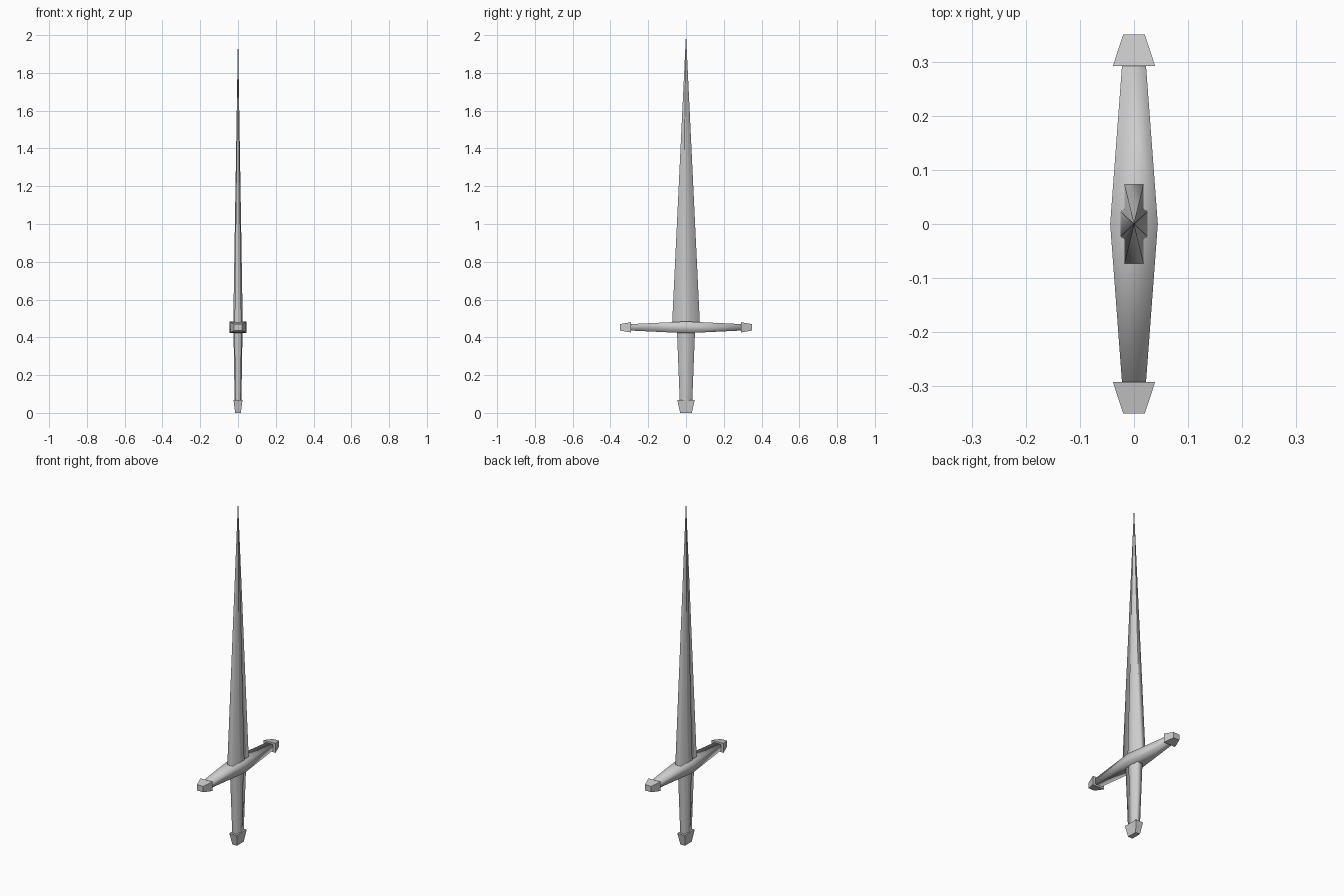
import bpy
import bmesh

if "Cube" in bpy.data.objects:
    bpy.data.objects.remove(bpy.data.objects["Cube"])


def loft(name, loops, smooth=False):
    """Skin a stack of equal-sized closed loops and cap both ends."""
    bm = bmesh.new()
    rings = [[bm.verts.new(p) for p in loop] for loop in loops]
    n = len(rings[0])
    for a, b in zip(rings, rings[1:]):
        for i in range(n):
            j = (i + 1) % n
            bm.faces.new((a[i], a[j], b[j], b[i]))
    bm.faces.new(rings[0][::-1])
    bm.faces.new(rings[-1])
    bmesh.ops.recalc_face_normals(bm, faces=bm.faces)
    for f in bm.faces:
        f.smooth = smooth and len(f.verts) == 4
    mesh = bpy.data.meshes.new(name)
    bm.to_mesh(mesh)
    bm.free()
    obj = bpy.data.objects.new(name, mesh)
    bpy.context.collection.objects.link(obj)
    return obj


def ridged(edge_x, edge_y, ridge_x, ridge_y, z, s=1.0):
    """Flat section with a raised spine down the middle of both faces."""
    q = [(edge_x, -edge_y), (edge_x, -ridge_y * 1.2), (ridge_x, -ridge_y),
         (ridge_x, ridge_y), (edge_x, ridge_y * 1.2), (edge_x, edge_y)]
    pts = q + [(-x, -y) for x, y in q]
    return [(x * s, y * s, z) for x, y in pts]


def rect_z(hx, hy, z):
    return [(-hx, -hy, z), (hx, -hy, z), (hx, hy, z), (-hx, hy, z)]


def rect_y(hx, hz, y, zc=0.453):
    return [(-hx, y, zc - hz), (hx, y, zc - hz), (hx, y, zc + hz), (-hx, y, zc + hz)]


# Blade tapering to a point, with a central spine
blade = (0.018, 0.073, 0.025, 0.023)
loft("blade", [ridged(*blade, 0.465), ridged(*blade, 0.48),
               ridged(*blade, 2.0, 0.004)], smooth=True)

# Grip, narrower toward the pommel
loft("grip", [ridged(0.014, 0.033, 0.018, 0.012, 0.06),
              ridged(0.019, 0.048, 0.024, 0.017, 0.44)], smooth=True)

# Pommel
loft("pommel", [rect_z(0.015, 0.031, 0.0), rect_z(0.024, 0.046, 0.068)])

# Crossguard, thickest in the middle
loft("crossguard", [rect_y(0.022, 0.017, -0.295), rect_y(0.044, 0.031, 0.0),
                    rect_y(0.022, 0.017, 0.295)], smooth=True)

# Flared caps on the crossguard ends
for side, label in ((-1, "front"), (1, "back")):
    loft("guard_cap_" + label, [rect_y(0.039, 0.027, side * 0.292),
                                rect_y(0.02, 0.017, side * 0.35)])
